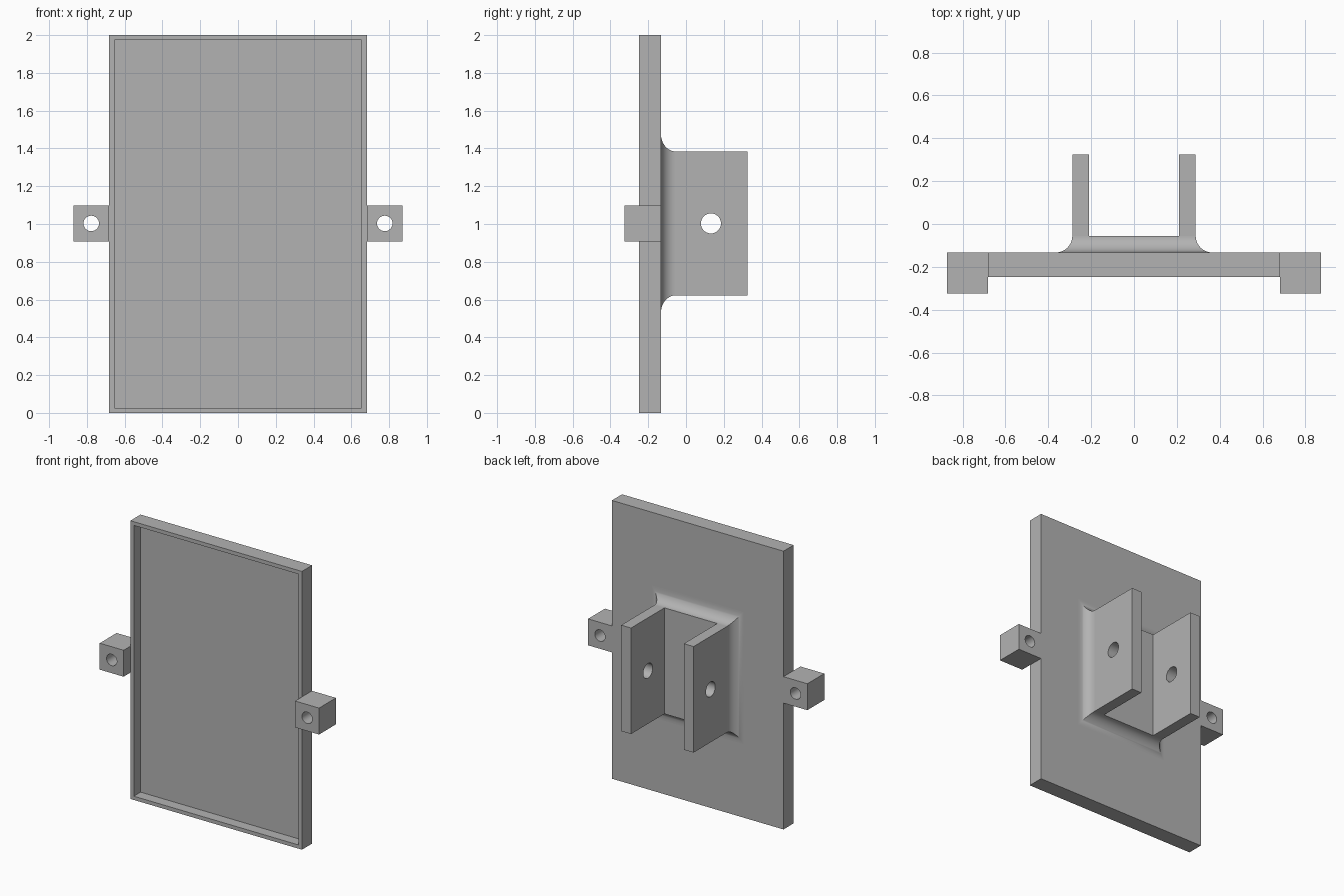
import bpy, bmesh, math
from mathutils import Matrix, Vector

cube = bpy.data.objects.get("Cube")
if cube:
    bpy.data.objects.remove(cube, do_unlink=True)

grey = bpy.data.materials.new("plain grey")
grey.use_nodes = True
colour = (0.45, 0.45, 0.45, 1)
grey.diffuse_color = colour
grey.node_tree.nodes["Principled BSDF"].inputs["Base Color"].default_value = colour

BACK = -0.133      # rear face of the plate
STEP = 0.078       # height of the bracket base above the plate
MID = 1.003        # height of the bracket and lug centres


def finish(name, bm):
    bmesh.ops.recalc_face_normals(bm, faces=bm.faces)
    mesh = bpy.data.meshes.new(name)
    bm.to_mesh(mesh)
    bm.free()
    mesh.materials.append(grey)
    obj = bpy.data.objects.new(name, mesh)
    bpy.context.collection.objects.link(obj)
    return obj


def box_mesh(low, high):
    low, high = Vector(low), Vector(high)
    bm = bmesh.new()
    place = Matrix.Translation((low + high) / 2) @ Matrix.Diagonal((*(high - low), 1))
    bmesh.ops.create_cube(bm, size=1, matrix=place)
    return bm


def smooth(obj):
    bpy.ops.object.select_all(action="DESELECT")
    obj.select_set(True)
    bpy.context.view_layer.objects.active = obj
    bpy.ops.object.shade_smooth_by_angle(angle=math.radians(30))


def drill(obj, centre, radius, axis):
    """Cut a round hole through the part along the given axis."""
    bm = bmesh.new()
    turn = Matrix.Rotation(math.pi / 2, 4, "Y" if axis == "X" else "X")
    bmesh.ops.create_cone(bm, cap_ends=True, segments=48, radius1=radius, radius2=radius,
                          depth=0.5, matrix=Matrix.Translation(centre) @ turn)
    cutter = finish("hole_cutter", bm)
    cutter.hide_render = True
    mod = obj.modifiers.new("hole", "BOOLEAN")
    mod.operation, mod.solver, mod.object = "DIFFERENCE", "EXACT", cutter
    bpy.context.view_layer.objects.active = obj
    bpy.ops.object.modifier_apply(modifier=mod.name)
    bpy.data.objects.remove(cutter, do_unlink=True)
    smooth(obj)


# Plate with a shallow rimmed recess in its front
bm = box_mesh((-0.682, -0.248, 0), (0.682, BACK, 2))
front = min(bm.faces, key=lambda f: f.calc_center_median().y)
bmesh.ops.inset_region(bm, faces=[front], thickness=0.038)
floor = bmesh.ops.extrude_discrete_faces(bm, faces=[front])["faces"][0]
bmesh.ops.translate(bm, verts=floor.verts, vec=(0, 0.077, 0))
finish("recessed_plate", bm)

# Bracket base flaring into the plate with a mitred concave fillet
bm = bmesh.new()
rings = []
STEPS = 16
for i in range(STEPS + 1):
    a = math.pi / 2 * i / STEPS
    flare = 1 - math.sin(a)
    w, h = 0.288 + 0.077 * flare, 0.381 + 0.094 * flare
    y = BACK + STEP * (1 - math.cos(a))
    rings.append([bm.verts.new((sx * w, y, MID + sz * h))
                  for sx, sz in ((-1, -1), (1, -1), (1, 1), (-1, 1))])
for lower, upper in zip(rings, rings[1:]):
    for k in range(4):
        n = (k + 1) % 4
        bm.faces.new((lower[k], lower[n], upper[n], upper[k]))
bm.faces.new(rings[0])
bm.faces.new(rings[-1])
smooth(finish("bracket_base", bm))

# Bracket arms and side lugs, one of each per side
for side, name in ((1, "left"), (-1, "right")):
    xs = sorted((side * 0.21, side * 0.288))
    arm = finish(name + "_bracket_arm", box_mesh((xs[0], BACK + STEP, MID - 0.381),
                                                 (xs[1], 0.325, MID + 0.381)))
    drill(arm, (side * 0.25, 0.132, MID), 0.053, "X")

    xs = sorted((side * 0.682, side * 0.872))
    lug = finish(name + "_lug", box_mesh((xs[0], -0.325, MID - 0.095),
                                         (xs[1], BACK, MID + 0.095)))
    drill(lug, (side * 0.777, -0.23, MID), 0.041, "Y")
